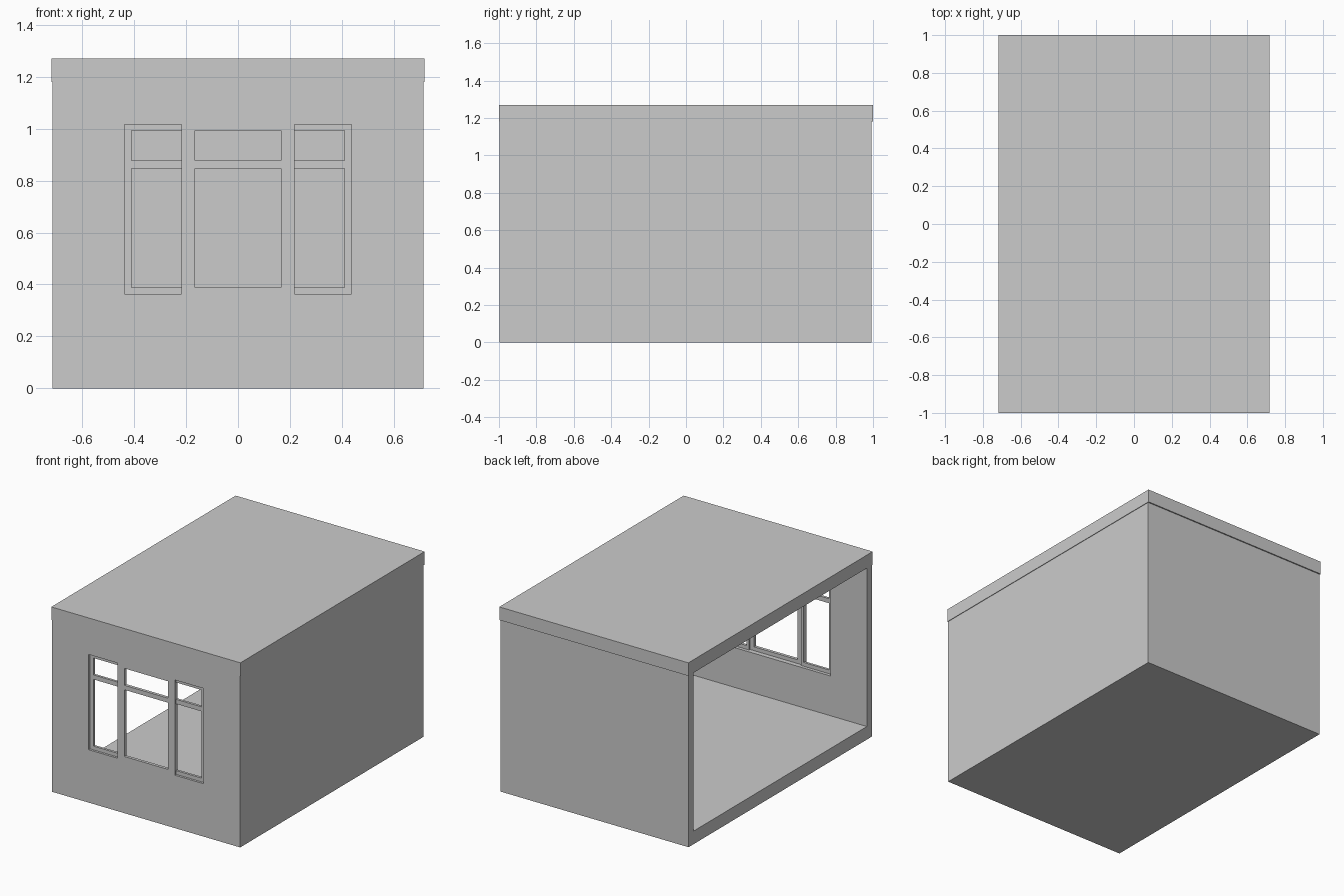
import bpy
import bmesh

if "Cube" in bpy.data.objects:
    bpy.data.objects.remove(bpy.data.objects["Cube"], do_unlink=True)

# One plain grey finish for everything
grey = bpy.data.materials.new("plain_grey")
grey.use_nodes = True
grey.diffuse_color = (0.6, 0.6, 0.6, 1)
grey.node_tree.nodes["Principled BSDF"].inputs["Base Color"].default_value = (0.6, 0.6, 0.6, 1)


def finish(name, bm):
    bmesh.ops.recalc_face_normals(bm, faces=bm.faces)
    mesh = bpy.data.meshes.new(name)
    bm.to_mesh(mesh)
    bm.free()
    mesh.materials.append(grey)
    obj = bpy.data.objects.new(name, mesh)
    bpy.context.collection.objects.link(obj)
    return obj


def box(name, low, high):
    bm = bmesh.new()
    bmesh.ops.create_cube(bm, size=1)
    for v in bm.verts:
        v.co = [(a + b) / 2 + c * (b - a) for a, b, c in zip(low, high, v.co)]
    return finish(name, bm)


def cut(obj, low, high):
    """Subtract a box from obj and discard the cutter."""
    cutter = box("cutter", low, high)
    cutter.hide_render = True
    mod = obj.modifiers.new("cut", "BOOLEAN")
    mod.operation = "DIFFERENCE"
    mod.solver = "EXACT"
    mod.object = cutter
    bpy.context.view_layer.objects.active = obj
    bpy.ops.object.modifier_apply(modifier=mod.name)
    bpy.data.objects.remove(cutter, do_unlink=True)


def window_frame(name, xs, zs, front, back):
    """Frame with an upper and a lower pane opening, extruded from a grid."""
    bm = bmesh.new()
    grid = [[bm.verts.new((x, front, z)) for z in zs] for x in xs]
    for i in range(len(xs) - 1):
        for j in range(len(zs) - 1):
            if i % 2 and j % 2:
                continue
            bm.faces.new((grid[i][j], grid[i + 1][j], grid[i + 1][j + 1], grid[i][j + 1]))
    made = bmesh.ops.extrude_face_region(bm, geom=bm.faces[:], use_keep_orig=True)["geom"]
    for v in made:
        if isinstance(v, bmesh.types.BMVert):
            v.co.y = back
    bmesh.ops.dissolve_limit(bm, angle_limit=0.01, verts=bm.verts[:], edges=bm.edges[:])
    return finish(name, bm)


# Room body: floor and three walls, open on the right side
hx, front, back, eave = 0.714, -0.996, 0.992, 1.18
wall, floor = 0.054, 0.09
body = box("room_body", (-hx, front, 0), (hx, back, eave))
cut(body, (-1, front + wall, floor), (hx - wall, back - wall, 2))

# Window opening through the front wall
win, mull = 0.437, 0.217
sill, head = 0.363, 1.017
cut(body, (-win, -2, sill), (win, front + 2 * wall, head))

# Flat roof slab with a slight overhang
box("roof_slab", (-0.718, -1, eave), (0.718, 1, 1.27))

# Centre frame sits flush, the two side frames are set back
rails = (sill, 0.389, 0.847, 0.878, 0.994, head)
window_frame("window_centre_frame", (-mull, -0.166, 0.166, mull), rails, front, front + 0.021)
for side, name in ((-1, "right"), (1, "left")):
    xs = sorted(side * x for x in (mull - 0.02, mull, 0.41, win))
    window_frame("window_" + name + "_frame", xs, rails, front + 0.015, front + 0.032)
